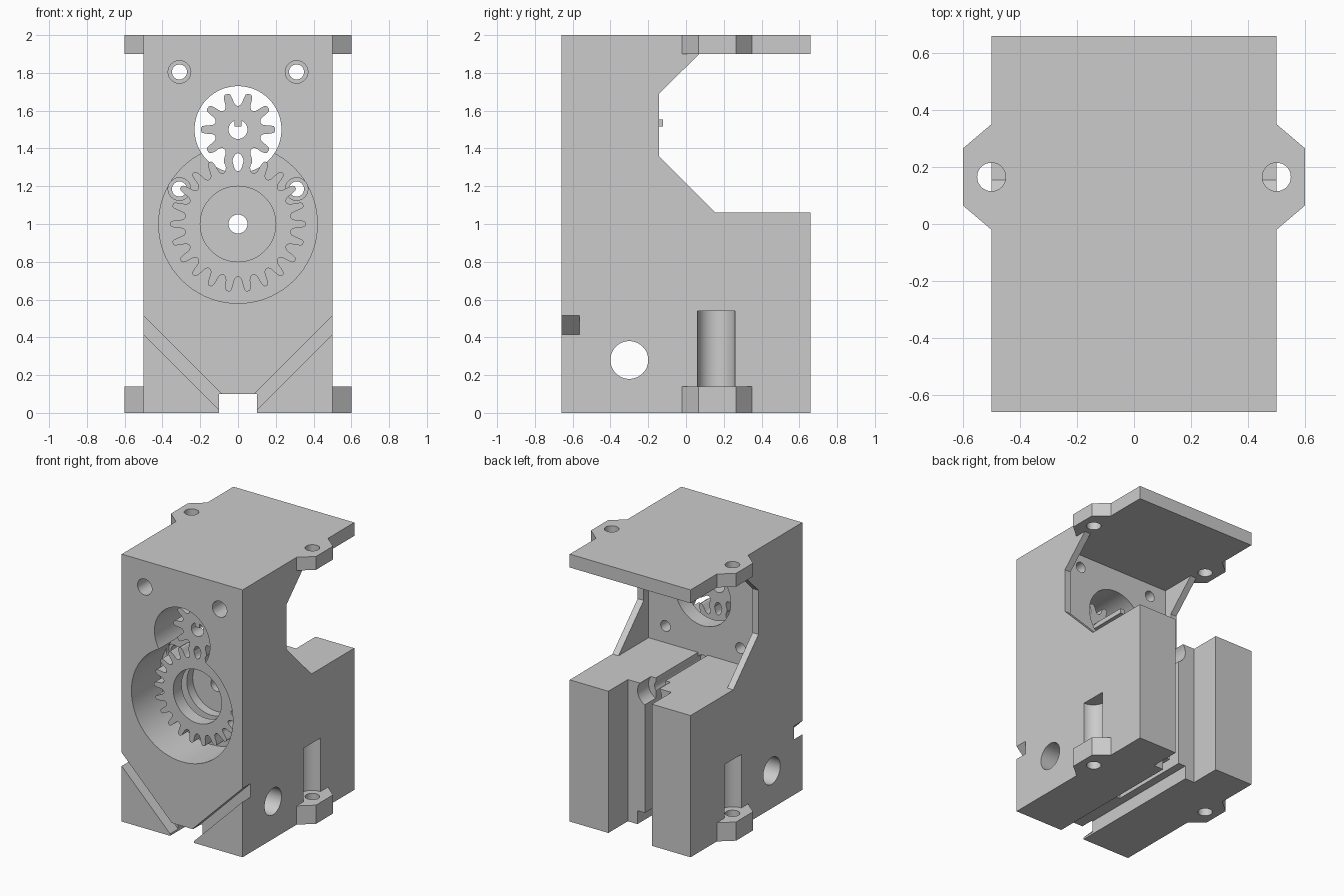
import bpy, bmesh
from math import sin, cos, pi

if "Cube" in bpy.data.objects:
    bpy.data.objects.remove(bpy.data.objects["Cube"])


def prism(name, pts, axis, a, b):
    """Extrude a 2D outline along an axis: x -> (y,z), y -> (x,z), z -> (x,y)."""
    place = {'x': lambda p: (a, p[0], p[1]),
             'y': lambda p: (p[0], a, p[1]),
             'z': lambda p: (p[0], p[1], a)}[axis]
    bm = bmesh.new()
    face = bm.faces.new([bm.verts.new(place(p)) for p in pts])
    ext = bmesh.ops.extrude_face_region(bm, geom=[face])
    step = [(b - a) * (axis == k) for k in 'xyz']
    bmesh.ops.translate(bm, vec=step, verts=[v for v in ext['geom'] if isinstance(v, bmesh.types.BMVert)])
    bmesh.ops.recalc_face_normals(bm, faces=bm.faces)
    mesh = bpy.data.meshes.new(name)
    bm.to_mesh(mesh)
    bm.free()
    ob = bpy.data.objects.new(name, mesh)
    bpy.context.collection.objects.link(ob)
    return ob


def circle(u, v, r, n=48):
    return [(u + r * cos(2 * pi * i / n), v + r * sin(2 * pi * i / n)) for i in range(n)]


def rect(u0, u1, v0, v1):
    return [(u0, v0), (u1, v0), (u1, v1), (u0, v1)]


def combine(target, tool, op='DIFFERENCE'):
    tool.hide_render = True
    m = target.modifiers.new(op, 'BOOLEAN')
    m.operation, m.object, m.solver = op, tool, 'EXACT'
    bpy.context.view_layer.objects.active = target
    bpy.ops.object.modifier_apply(modifier=m.name)
    bpy.data.objects.remove(tool)


def cut(target, pts, axis, a, b):
    combine(target, prism('cutter', pts, axis, a, b))


def smooth(ob):
    bpy.ops.object.select_all(action='DESELECT')
    ob.select_set(True)
    bpy.context.view_layer.objects.active = ob
    bpy.ops.object.shade_smooth_by_angle(angle=pi / 6)


def gear(name, teeth, root, tip, bore, z):
    h = tip - root
    tooth = [(-.42, .02), (-.31, .12), (-.25, .3), (-.21, .6), (-.15, .9), (-.07, 1)]
    tooth += [(-t, f) for t, f in reversed(tooth)] + [(.5, 0)]
    pts = []
    for i in range(teeth):
        for t, f in tooth:
            a, r = 2 * pi * (i + t) / teeth, root + h * f
            pts.append((r * cos(a), z + r * sin(a)))
    ob = prism(name, pts, 'y', -.48, -.38)
    cut(ob, circle(0, z, bore), 'y', -.6, -.2)
    return ob


# Main block from its side profile
body = prism('gearbox_body', [(-.66, 0), (.66, 0), (.66, 1.06), (.155, 1.06), (-.143, 1.36),
                              (-.143, 1.69), (.07, 1.9), (.66, 1.9), (.66, 2), (-.66, 2)], 'x', -.5, .5)

# Motor bay between the thin side ribs
cut(body, rect(-.45, .45, 1.06, 1.9), 'y', -.2, .7)

# Rear rail channel, narrow slot and bottom channel
cut(body, rect(-.18, .18, .43, .7), 'z', -.1, 1.2)
cut(body, rect(-.04, .04, -.2, .5), 'z', -.1, 1.2)
cut(body, rect(-.1, .1, -.1, .1), 'y', -.7, .7)

# Gear pocket, bearing seats, axle bore and pinion opening
cut(body, circle(0, 1, .42, 72), 'y', -.7, -.32)
cut(body, circle(0, 1, .2), 'y', -.4, -.25)
cut(body, circle(0, 1, .1), 'y', .3, .5)
cut(body, circle(0, 1, .05), 'y', -.7, .7)
cut(body, circle(0, 1.5, .23, 64), 'y', -.7, -.1)

# Cross bolt hole
cut(body, circle(-.3, .28, .1), 'x', -.6, .6)

for s in (-1, 1):
    # Motor screws with deep counterbores
    for z in (1.185, 1.805):
        cut(body, circle(s * .31, z, .04, 32), 'y', -.7, -.1)
        cut(body, circle(s * .31, z, .06, 32), 'y', -.7, -.29)
    # Diagonal front groove
    cut(body, [(s * .09, .105), (s * .52, .535), (s * .52, .435), (s * .09, .005)], 'y', -.7, -.565)
    # Half-round screw clearance above the lower ear
    cut(body, circle(s * .5, .16, .1), 'z', .14, .54)
    # Mounting ears with vertical holes
    for a, b in ((0, .14), (1.9, 2)):
        ear = prism('ear', [(s * .47, -.02), (s * .5, -.02), (s * .6, .065), (s * .6, .265),
                            (s * .5, .35), (s * .47, .35)], 'z', a, b)
        combine(body, ear, 'UNION')
        cut(body, circle(s * .5, .165, .05, 32), 'z', a - .05, b + .05)
smooth(body)

# Meshing gears
smooth(gear('large_gear', 22, .28, .36, .2, 1))
smooth(gear('pinion_gear', 10, .125, .197, .05, 1.5))

# Pinion key reaching out of the back
prism('pinion_key', rect(-.018, .018, 1.517, 1.553), 'y', -.48, -.122)
